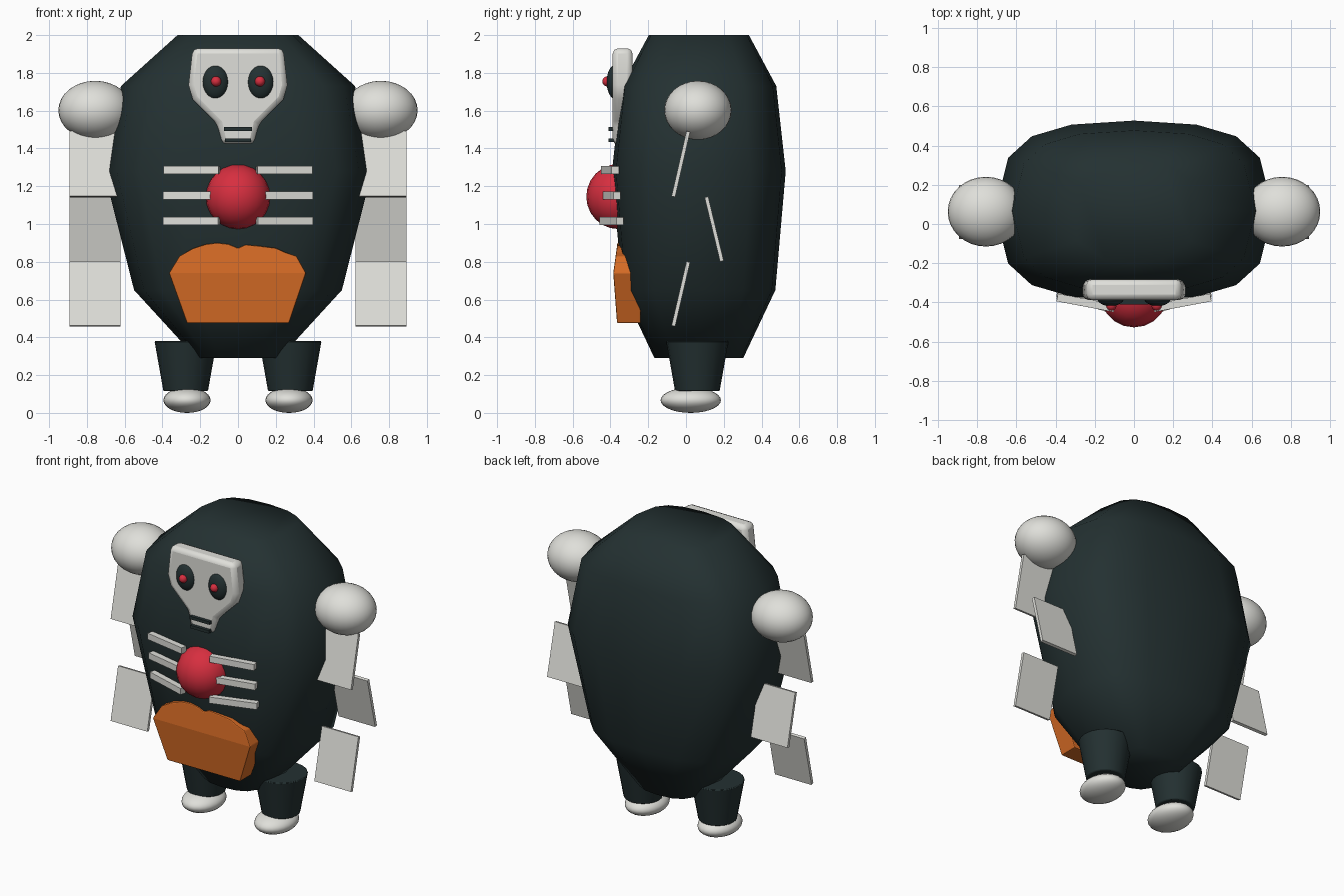
import bpy, bmesh, math
from mathutils import Vector

if "Cube" in bpy.data.objects:
    bpy.data.objects.remove(bpy.data.objects["Cube"])


def material(name, rgb):
    m = bpy.data.materials.new(name)
    m.diffuse_color = (*rgb, 1)
    m.use_nodes = True
    m.node_tree.nodes["Principled BSDF"].inputs["Base Color"].default_value = m.diffuse_color
    return m


DARK = material("dark_green_black", (0.017, 0.030, 0.031))
BONE = material("bone_white", (0.74, 0.74, 0.70))
RED = material("red", (0.68, 0.028, 0.050))
ORANGE = material("orange", (0.66, 0.145, 0.018))


def finish(ob, name, mat, bevel=0.0, angle=None):
    ob.name = name
    ob.data.materials.append(mat)
    if bevel:
        b = ob.modifiers.new("bevel", 'BEVEL')
        b.width, b.segments = bevel, 2
        b.limit_method, b.angle_limit = 'ANGLE', math.radians(30)
    if angle:
        bpy.ops.object.select_all(action='DESELECT')
        ob.select_set(True)
        bpy.context.view_layer.objects.active = ob
        bpy.ops.object.shade_smooth_by_angle(angle=math.radians(angle))
    return ob


def mesh_object(verts, faces):
    me = bpy.data.meshes.new("part")
    me.from_pydata(verts, [], faces)
    bm = bmesh.new()
    bm.from_mesh(me)
    bmesh.ops.recalc_face_normals(bm, faces=bm.faces)
    bm.to_mesh(me)
    bm.free()
    ob = bpy.data.objects.new("part", me)
    bpy.context.collection.objects.link(ob)
    return ob


def ball(name, mat, loc, radii, seg=24, rings=14):
    bpy.ops.mesh.primitive_uv_sphere_add(segments=seg, ring_count=rings, location=loc)
    ob = bpy.context.object
    ob.scale = radii
    return finish(ob, name, mat, angle=180)


def bar(name, mat, a, b, width, height, bevel):
    """Box whose length runs from a to b; width is along the level cross direction."""
    a, b = Vector(a), Vector(b)
    bpy.ops.mesh.primitive_cube_add(size=1, location=(a + b) / 2)
    ob = bpy.context.object
    ob.scale = (width, height, (b - a).length)
    d = b - a
    # turn about x for plates in the yz plane, about y then z otherwise
    if abs(d.x) < 1e-6:
        ob.rotation_euler = (-math.atan2(d.y, d.z), 0, 0)
    else:
        ob.rotation_euler = (0, math.pi / 2, math.atan2(d.y, d.x))
    return finish(ob, name, mat, bevel)


def prism(outline, front, back):
    """Extrude an xz outline from y = front(z) to y = back."""
    n = len(outline)
    verts = [(x, front(z), z) for x, z in outline] + [(x, back, z) for x, z in outline]
    sides = [(i, (i + 1) % n, (i + 1) % n + n, i + n) for i in range(n)]
    return verts, sides


# Body: stacked rounded-oblong rings
quarter = [(1, 0), (0.905, 0.587), (0.735, 0.826), (0.45, 0.955)]
ring = []
for x, y in quarter:
    ring.append((x, y))
ring.append((0, 1))
ring += [(-x, y) for x, y in reversed(quarter)]
ring += [(x, -y) for x, y in reversed(ring[1:-1])]
levels = [(0.29, 0.22, 0.235), (0.65, 0.55, 0.405), (1.28, 0.71, 0.46),
          (1.73, 0.62, 0.41), (2.0, 0.32, 0.265)]
n = len(ring)
verts = [(x * rx, 0.068 + y * ry, z) for z, rx, ry in levels for x, y in ring]
faces = [(k * n + i, k * n + (i + 1) % n, (k + 1) * n + (i + 1) % n, (k + 1) * n + i)
         for k in range(len(levels) - 1) for i in range(n)]
faces += [tuple(range(n)), tuple(range((len(levels) - 1) * n, len(levels) * n))]
finish(mesh_object(verts, faces), "body", DARK, angle=180)

# Skull mask: thick bevelled plate
half = [(0.085, 1.42), (0.11, 1.53), (0.24, 1.66), (0.262, 1.735), (0.24, 1.93)]
outline = half + [(-x, z) for x, z in reversed(half)]
v, f = prism(outline, lambda z: -0.388, -0.283)
m = len(outline)
f += [tuple(range(m)), tuple(range(m, 2 * m))]
finish(mesh_object(v, f), "skull_mask", BONE, bevel=0.028, angle=40)

# Teeth slots
for i, (z, w) in enumerate([(1.503, 0.075), (1.443, 0.07)]):
    bar(f"mouth_bar_{i}", DARK, (-w, -0.385, z), (w, -0.385, z), 0.02, 0.05, 0)

# Belly patch: slab with scalloped top edge
top = [(0.36, 0.74), (0.31, 0.83), (0.25, 0.85), (0.2, 0.873), (0.1, 0.885), (0.04, 0.89),
       (0, 0.872), (-0.05, 0.893), (-0.11, 0.90), (-0.17, 0.893), (-0.24, 0.87),
       (-0.31, 0.83), (-0.365, 0.74)]
outline = [(-0.27, 0.475), (0.27, 0.475)] + top
v, f = prism(outline, lambda z: -0.365 - 0.02 * (z - 0.475) / 0.265 if z < 0.745
             else -0.385 + 0.022 * (z - 0.74) / 0.16, -0.24)
m = len(outline)
f += [(0, 1, 2, m - 1), tuple(range(2, m)), tuple(range(m, 2 * m))]
finish(mesh_object(v, f), "belly_patch", ORANGE, bevel=0.006)

# Chest orb
ball("chest_orb", RED, (0, -0.358, 1.145), (0.172, 0.17, 0.172), 20, 12)

# Paired parts
for s, side in ((-1, "left"), (1, "right")):
    # eyes
    ball(f"eye_{side}", DARK, (s * 0.12, -0.375, 1.752), (0.07, 0.045, 0.09))
    ball(f"pupil_{side}", RED, (s * 0.116, -0.415, 1.755), (0.027, 0.028, 0.027), 16, 10)
    # ribs
    for i, (z, y0, y1) in enumerate([(1.285, -0.43, -0.375), (1.15, -0.43, -0.365),
                                     (1.015, -0.44, -0.35)]):
        bar(f"rib_{side}_{i}", BONE, (s * 0.1, y0, z), (s * 0.392, y1, z), 0.042, 0.04, 0.012)
    # shoulder
    ball(f"shoulder_{side}", BONE, (s * 0.756, 0.063, 1.602), (0.195, 0.178, 0.156), 32, 16)
    # arm plates, zigzagging in depth
    for i, (a, b) in enumerate([((0.012, 1.49), (-0.067, 1.145)),
                                ((0.108, 1.143), (0.19, 0.803)),
                                ((0.012, 0.8), (-0.067, 0.46))]):
        bar(f"arm_plate_{side}_{i}", BONE, (s * 0.757, *b), (s * 0.757, *a), 0.272, 0.02, 0.004)
    # leg
    bpy.ops.mesh.primitive_cone_add(vertices=20, radius1=0.118, radius2=0.165, depth=0.265,
                                    location=(s * 0.277, 0.06, 0.248))
    finish(bpy.context.object, f"leg_{side}", DARK, bevel=0.006, angle=40)
    # foot
    ball(f"foot_{side}", BONE, (s * 0.27, 0.025, 0.067), (0.125, 0.16, 0.067))
